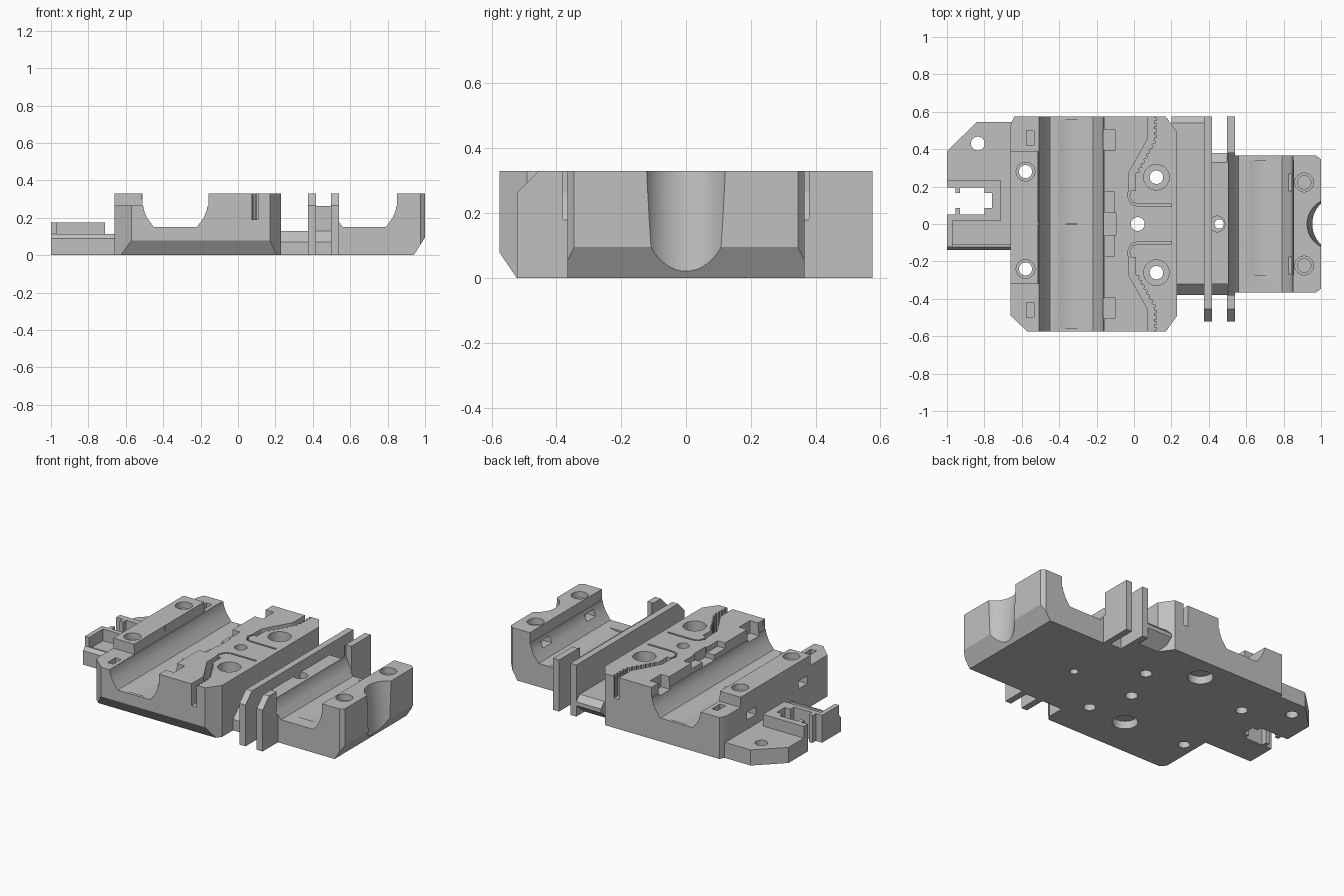
import bpy, bmesh, math
from mathutils import Vector

cube = bpy.data.objects.get("Cube")
if cube:
    bpy.data.objects.remove(cube, do_unlink=True)

grey = bpy.data.materials.new("light_grey")
grey.use_nodes = True
grey.diffuse_color = (0.53, 0.53, 0.53, 1)
grey.node_tree.nodes["Principled BSDF"].inputs["Base Color"].default_value = grey.diffuse_color

PLACE = {"x": lambda a, b, t: (t, a, b),
         "y": lambda a, b, t: (a, t, b),
         "z": lambda a, b, t: (a, b, t)}


def prism(name, pts, axis, lo, hi):
    """Extrude a 2D outline along an axis."""
    bm = bmesh.new()
    face = bm.faces.new([bm.verts.new(PLACE[axis](a, b, lo)) for a, b in pts])
    moved = bmesh.ops.extrude_face_region(bm, geom=[face])["geom"]
    shift = Vector(PLACE[axis](0, 0, hi - lo))
    bmesh.ops.translate(bm, vec=shift, verts=[v for v in moved if isinstance(v, bmesh.types.BMVert)])
    bmesh.ops.recalc_face_normals(bm, faces=bm.faces)
    mesh = bpy.data.meshes.new(name)
    bm.to_mesh(mesh)
    bm.free()
    mesh.materials.append(grey)
    obj = bpy.data.objects.new(name, mesh)
    bpy.context.collection.objects.link(obj)
    return obj


def box(x0, x1, y0, y1, z0, z1, name="cutter"):
    return prism(name, [(x0, y0), (x1, y0), (x1, y1), (x0, y1)], "z", z0, z1)


def rod(a, b, r, axis, lo, hi, sides=40):
    ring = [(a + r * math.cos(i * math.tau / sides), b + r * math.sin(i * math.tau / sides))
            for i in range(sides)]
    return prism("cutter", ring, axis, lo, hi)


def carve(obj, cutters):
    """Subtract the cutters, bake the result and drop the helpers."""
    for c in cutters:
        c.hide_render = True
        mod = obj.modifiers.new("cut", "BOOLEAN")
        mod.operation, mod.solver, mod.object = "DIFFERENCE", "EXACT", c
    bpy.context.view_layer.update()
    baked = bpy.data.meshes.new_from_object(obj.evaluated_get(bpy.context.evaluated_depsgraph_get()))
    obj.modifiers.clear()
    obj.data = baked
    for c in cutters:
        bpy.data.objects.remove(c, do_unlink=True)


def strip(path, width, z0, z1):
    """Band of even width along a path of points, used for the belt slots."""
    pts = [Vector(p) for p in path]
    left, right = [], []
    for i, p in enumerate(pts):
        d = (pts[min(i + 1, len(pts) - 1)] - pts[max(i - 1, 0)]).normalized()
        n = Vector((-d.y, d.x)) * width / 2
        left.append(p + n)
        right.append(p - n)
    return prism("cutter", [tuple(p) for p in left + right[::-1]], "z", z0, z1)


def saddle(cx, lo, hi):
    """Flat-bottomed bearing opening that shapes the end lips."""
    half = [(.115, .15), (.152, .2), (.168, .24), (.172, .264), (.176, .264), (.176, .5)]
    pts = [(cx + a, b) for a, b in half] + [(cx - a, b) for a, b in half[::-1]]
    return prism("cutter", pts, "y", lo, hi)


TOP, EDGE, AX = 0.33, 0.575, -0.335

# Main bearing block
main = prism("main_block", [(-.57, -EDGE), (.17, -EDGE), (.231, -.49), (.231, .49), (.17, EDGE),
                            (-.64, EDGE), (-.66, .53), (-.66, -.49)], "z", 0, TOP)
cuts = [prism("cutter", [(-.6, -.02), (-.515, -.01), (-.58, .085), (-.6, .085)], "x", -.8, .4),
        saddle(AX, -.7, .7),
        rod(AX, .317, .178, "y", .006, .555, 64),
        rod(AX, .317, .178, "y", -.555, -.006, 64),
        box(-.7, -.505, .39, .7, .265, .4),
        box(-.7, -.505, -.7, -.32, .265, .4),
        box(-.17, -.095, -.06, .06, .265, .4),
        box(-.165, -.105, -.17, .17, .295, .4),
        rod(.02, 0, .037, "z", -.1, .5)]
for y in (.28, -.24):
    cuts += [rod(-.58, y, .035, "z", -.1, .5),
             rod(-.58, y, .05, "z", .29, .5),
             box(-.7, -.53, y - .045, y + .045, .16, .21)]
for y in (.25, -.26):
    cuts += [rod(.12, y, .036, "z", -.1, .5), rod(.12, y, .068, "z", .2, .5)]
for y in (.42, -.26):
    cuts.append(rod(-.15, y, .075, "z", -.1, .05))
for s in (1, -1):
    cuts += [box(-.575, -.535, s * .46 - .04, s * .46 + .04, .1, .4),
             box(-.17, -.1, s * .45 - .055, s * .45 + .055, .25, .4)]
    # Toothed belt slot and its thin return slit
    slot = [(.09, s * .7), (.09, s * .45), (-.01, s * .27), (-.01, s * .18)]
    cuts.append(strip(slot, .035, .19, .4))
    cuts.append(strip([(-.02, s * .19), (-.03, s * .15), (-.01, s * .11), (.025, s * .1), (.2, s * .1)],
                      .012, .19, .4))
    a, b = Vector(slot[1]), Vector(slot[2])
    spots = [a.lerp(b, (i + .5) / 7) for i in range(7)]
    spots += [Vector((.09, s * (.47 + .03 * i))) for i in range(4)]
    for p in spots:
        cuts.append(box(p.x + .005, p.x + .029, p.y - .007, p.y + .007, .19, .4))
carve(main, cuts)

# Side mounting plate with raised walls around its notch
plate = prism("mounting_plate", [(-1, -.122), (-.64, -.122), (-.64, .545), (-.84, .545), (-1, .39)],
              "z", 0, .1)
wall = box(-1, -.71, .02, .235, .05, .175, "notch_wall")
box(-1, -.97, -.122, .03, .05, .175, "plate_end_wall")
prism("plate_front_lip", [(-.14, 0), (-.14, .09), (-.122, .112), (-.11, .112), (-.11, 0)], "x", -1, -.64)


def notch():
    return [box(-.96, -.76, .085, .165, -.1, .4),
            box(-1.1, -.955, .05, .195, -.1, .4),
            box(-.93, -.8, .05, .195, -.1, .4)]


carve(plate, notch() + [rod(-.835, .43, .037, "z", -.1, .4)])
carve(wall, notch())

# Low bridge between the two bearing blocks
prism("low_bridge", [(-.38, 0), (-.38, .07), (-.32, .13), (.54, .13), (EDGE, .095), (EDGE, .07), (.49, 0)],
      "x", .2, .41)
channel = prism("channel_block", [(-.38, 0), (-.38, .07), (-.32, .13), (-.32, .262), (.33, .262),
                                  (.38, .22), (.38, 0)], "x", .4, .505)
carve(channel, [rod(.445, 0, .042, "z", .1, .5), rod(.455, 0, .025, "z", -.1, .5)])


# Thin upright guide fins; the second is interrupted by the end block
def trough():
    return [saddle(.675, -.38, .38), rod(.675, .317, .178, "y", -.275, .34, 64)]


for i, x in enumerate((.375, .497)):
    fin = prism("guide_fin_%d" % (i + 1), [(-.52, 0), (-.52, .265), (-.455, TOP), (EDGE, TOP), (EDGE, 0)],
                "x", x, x + .042)
    if i:
        carve(fin, trough() + [box(.48, .56, -.365, .365, .262, .5)])

# Single bearing block with a leaning round groove in its end
end = prism("end_block", [(.5, 0), (.94, 0), (1, .095), (1, TOP), (.5, TOP)], "y", -.365, .365)
groove = rod(1.091, 0, .136, "z", -.1, .5, 64)
for v in groove.data.vertices:
    v.co.x -= .09 * v.co.z
cuts = trough() + [groove, box(.48, .56, -.5, .5, .262, .5)]
for s in (1, -1):
    cuts += [prism("cutter", [(.975, s * .4), (.975, s * .365), (1, s * .345), (1.1, s * .345), (1.1, s * .4)],
                   "z", -.1, .5),
             rod(.91, s * .222, .05, "z", .29, .5),
             rod(.91, s * .222, .036, "z", .12, .5),
             box(.78, .94, s * .222 - .045, s * .222 + .045, .2, .24)]
carve(end, cuts)

# Smooth the round walls, keep the machined edges crisp
bpy.ops.object.select_all(action="DESELECT")
for obj in bpy.context.scene.objects:
    if obj.type == "MESH":
        obj.select_set(True)
        bpy.context.view_layer.objects.active = obj
bpy.ops.object.shade_smooth_by_angle(angle=math.radians(25))
